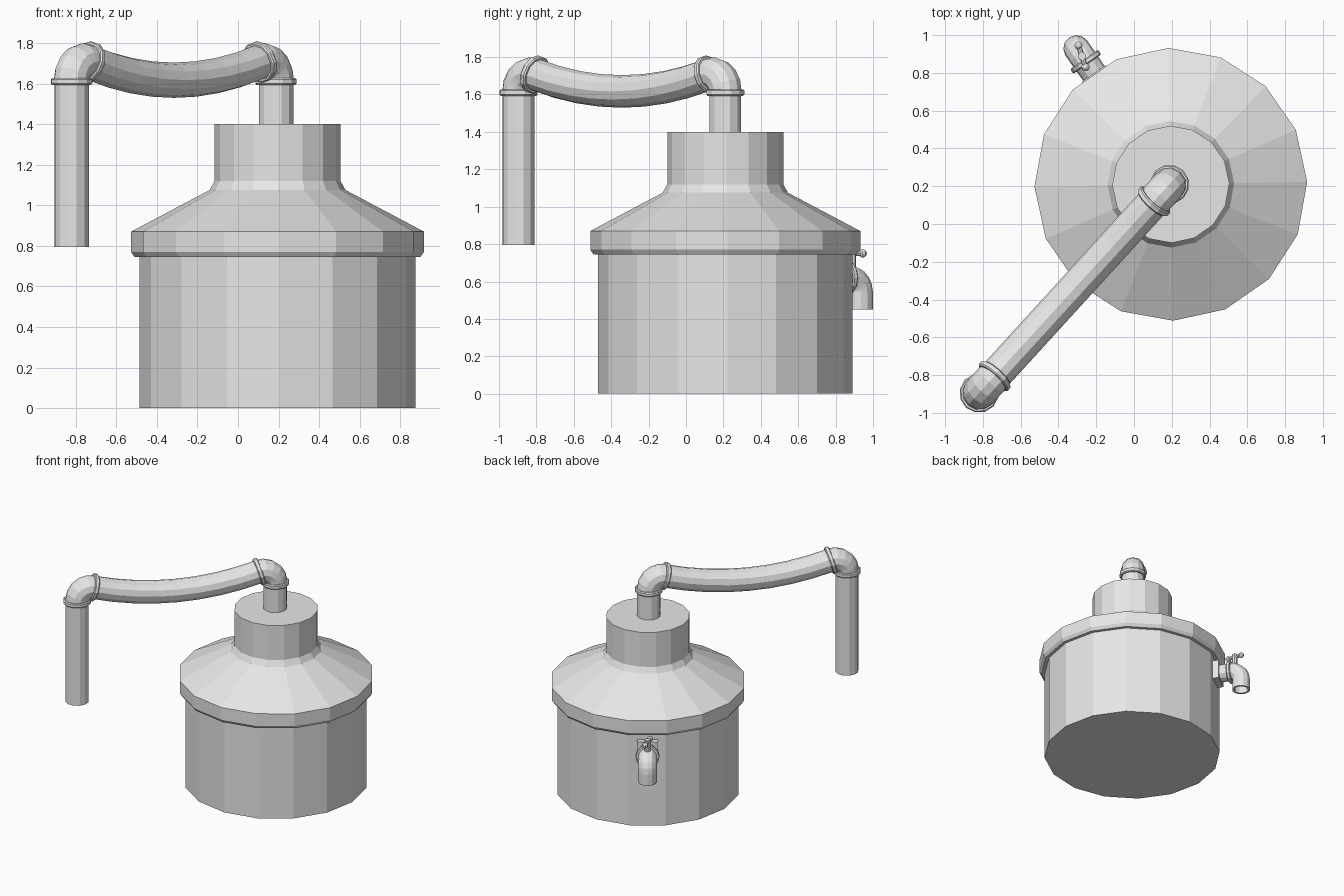
import bpy, bmesh
from math import sin, cos, pi, radians
from mathutils import Vector

if "Cube" in bpy.data.objects:
    bpy.data.objects.remove(bpy.data.objects["Cube"])

metal = bpy.data.materials.new("plain_grey_metal")
metal.use_nodes = True
GREY = (0.8, 0.8, 0.8, 1)
metal.diffuse_color = GREY
metal.node_tree.nodes["Principled BSDF"].inputs["Base Color"].default_value = GREY

UP = Vector((0, 0, 1))
SIDE = Vector((1, 0, 0))


def finish(name, bm):
    bmesh.ops.recalc_face_normals(bm, faces=bm.faces)
    mesh = bpy.data.meshes.new(name)
    bm.to_mesh(mesh)
    bm.free()
    mesh.materials.append(metal)
    obj = bpy.data.objects.new(name, mesh)
    bpy.context.collection.objects.link(obj)
    return obj


def loft(name, sections, side=SIDE, sides=12, turn=0.0):
    """Skin rings given as (centre, direction, radius) and cap both ends."""
    bm = bmesh.new()
    rings = []
    for centre, direction, radius in sections:
        other = direction.normalized().cross(side)
        angles = [turn + 2 * pi * i / sides for i in range(sides)]
        rings.append([bm.verts.new(centre + (side * cos(a) + other * sin(a)) * radius)
                      for a in angles])
    for low, high in zip(rings, rings[1:]):
        for i in range(sides):
            j = (i + 1) % sides
            bm.faces.new((low[i], low[j], high[j], high[i]))
    bm.faces.new(rings[0])
    bm.faces.new(rings[-1])
    return finish(name, bm)


def rod(name, start, end, radius, side=SIDE, sides=12, turn=0.0):
    axis = end - start
    return loft(name, [(start, axis, radius), (end, axis, radius)], side, sides, turn)


def collar(name, centre, axis, radius, thick, side):
    """Pipe ring with a bevelled rim."""
    steps = [(-0.5, 0.94), (-0.3, 1), (0.3, 1), (0.5, 0.94)]
    return loft(name, [(centre + axis * thick * t, axis, radius * r) for t, r in steps], side)


def bend(start, first, second, bend_radius, sweep, steps=5):
    """Arc of (point, direction), turning from the first direction to the second."""
    arc = []
    for i in range(steps + 1):
        a = sweep * i / steps
        point = start + (first * sin(a) + second * (1 - cos(a))) * bend_radius
        arc.append((point, first * cos(a) + second * sin(a)))
    return arc


def lathe(name, profile, centre):
    return loft(name, [(centre + UP * z, UP, r) for r, z in profile], SIDE, 16, radians(1))


# Pot, lid and neck
pot = Vector((0.195, 0.21, 0))
lathe("pot_body", [(0.68, 0), (0.68, 0.76)], pot)
lathe("lid", [(0.69, 0.745), (0.705, 0.745), (0.722, 0.77), (0.722, 0.87),
              (0.335, 1.075), (0.31, 1.12), (0.31, 1.4)], pot)

# Upright pipes with elbows
PIPE, COLLAR, ELBOW_Z = 0.087, 0.104, 1.615
near = Vector((0.188, 0.21, ELBOW_Z))
far = Vector((-0.82, -0.895, ELBOW_Z))
along = (far - near).normalized()
across = along.cross(UP)
ends = []
for label, top, toward, bottom in (("neck", near, along, 1.39), ("drop", far, -along, 0.795)):
    rod(label + "_pipe", Vector((top.x, top.y, bottom)), top, PIPE, across)
    arc = bend(top, UP, toward, 0.095, radians(106))
    loft(label + "_elbow", [(p, d, 0.09) for p, d in arc], across)
    collar(label + "_lower_collar", top - UP * 0.005, UP, COLLAR, 0.034, across)
    collar(label + "_upper_collar", *arc[-1], COLLAR, 0.034, across)
    ends.append(arc[-1][0])

# Sagging pipe joining the two elbows
SAG, STEPS = 0.09, 8
span = ends[1] - ends[0]
path = []
for i in range(STEPS + 1):
    t = i / STEPS
    point = ends[0] + span * t - UP * SAG * 4 * t * (1 - t)
    path.append((point, span - UP * SAG * 4 * (1 - 2 * t), PIPE))
loft("sagging_pipe", path, across)

# Tap: square base, elbow and hollow spout
a = radians(124.75)
out = Vector((cos(a), sin(a), 0))
tap_side = out.cross(UP)
hub = pot + UP * 0.62
rod("tap_base", hub + out * 0.65, hub + out * 0.715, 0.11, tap_side, 4, pi / 4)
collar("tap_collar", hub + out * 0.79, out, 0.09, 0.03, tap_side)
elbow = bend(hub + out * 0.796, out, -UP, 0.08, pi / 2)
tip = elbow[-1][0].copy()
tip.z = 0.45
spout = [(hub + out * 0.7, out, 0.068)] + [(p, d, 0.07) for p, d in elbow]
spout += [(tip, -UP, 0.07), (tip, -UP, 0.054), (tip + UP * 0.06, -UP, 0.054)]
loft("tap_spout", spout, tap_side)

# Tap handle: stem with a ball-ended bar
pivot = hub + out * 0.825 + UP * 0.13
a = radians(108)
bar = Vector((cos(a), sin(a), 0))
rod("tap_stem", pivot - UP * 0.09, pivot + UP * 0.02, 0.022, SIDE, 8)
rod("tap_handle_bar", pivot - bar * 0.06, pivot + bar * 0.06, 0.014, UP, 8)
for label, sign in (("front", -1), ("back", 1)):
    bm = bmesh.new()
    bmesh.ops.create_uvsphere(bm, u_segments=8, v_segments=6, radius=0.022)
    finish("tap_handle_knob_" + label, bm).location = pivot + bar * 0.06 * sign
